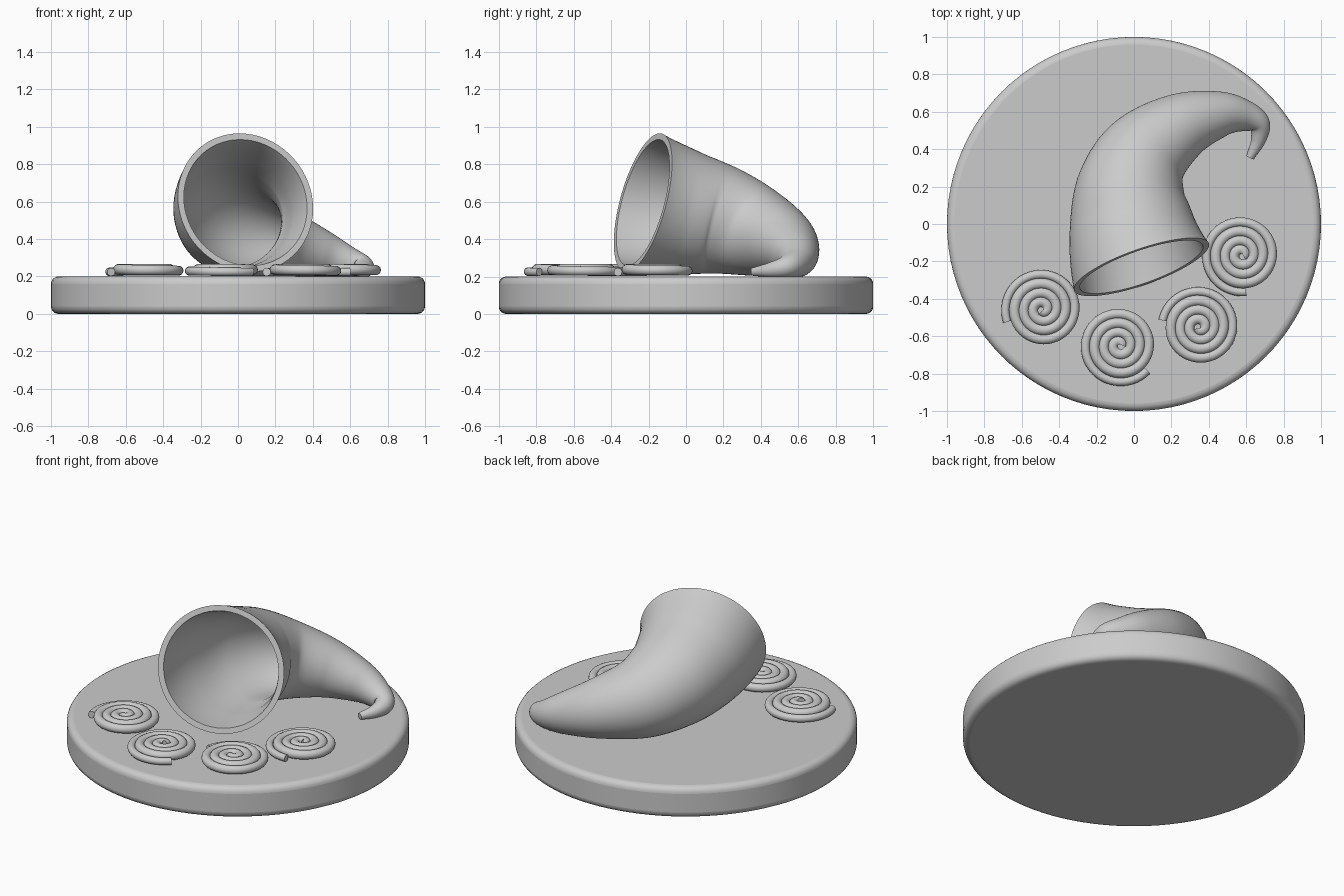
import bpy, bmesh, math
from mathutils import Vector

if "Cube" in bpy.data.objects:
    bpy.data.objects.remove(bpy.data.objects["Cube"])

UP = Vector((0, 0, 1))


def finish(name, bm, angle=40):
    bmesh.ops.recalc_face_normals(bm, faces=bm.faces)
    me = bpy.data.meshes.new(name)
    bm.to_mesh(me)
    bm.free()
    ob = bpy.data.objects.new(name, me)
    bpy.context.collection.objects.link(ob)
    bpy.ops.object.select_all(action='DESELECT')
    ob.select_set(True)
    bpy.context.view_layer.objects.active = ob
    bpy.ops.object.shade_smooth_by_angle(angle=math.radians(angle))
    return ob


def skin(name, rings, sides):
    """Loft circles given as (centre, tangent, radius), with capped ends."""
    bm = bmesh.new()
    loops = []
    for c, t, r in rings:
        side = t.cross(UP).normalized()
        up = side.cross(t).normalized()
        loops.append([bm.verts.new(c + r * (side * math.cos(a) + up * math.sin(a)))
                      for a in (2 * math.pi * i / sides for i in range(sides))])
    for a, b in zip(loops, loops[1:]):
        for i in range(sides):
            j = (i + 1) % sides
            bm.faces.new((a[i], a[j], b[j], b[i]))
    bm.faces.new(loops[0])
    bm.faces.new(loops[-1])
    return finish(name, bm)


# Round base plate with softened rims
bpy.ops.mesh.primitive_cylinder_add(vertices=96, radius=1, depth=0.2, location=(0, 0, 0.1))
base = bpy.context.object
base.name = "base_plate"
bev = base.modifiers.new("rim", 'BEVEL')
bev.width = 0.04
bev.segments = 5
bev.limit_method = 'ANGLE'
bpy.ops.object.shade_smooth_by_angle(angle=math.radians(40))

# Horn: centre line x, y, z and radius from mouth to tip
stations = [
    (0.04, -0.23, 0.595, 0.382), (-0.01, -0.02, 0.545, 0.338),
    (-0.015, 0.19, 0.50, 0.293), (0.065, 0.375, 0.44, 0.243),
    (0.25, 0.52, 0.38, 0.183), (0.45, 0.585, 0.32, 0.127),
    (0.585, 0.58, 0.277, 0.087), (0.668, 0.535, 0.252, 0.06),
    (0.665, 0.45, 0.235, 0.04), (0.62, 0.355, 0.225, 0.021)]
pts = [Vector(s) for s in stations]
mouth = Vector((-0.32, 0.91, -0.25)).normalized()
ghost = pts[1].copy()
ghost.xyz = pts[1].xyz - mouth * 0.44
ghost.w = 0.427
pts = [ghost] + pts + [2 * pts[-1] - pts[-2]]

outer = []
STEPS = 8
for k in range(1, len(pts) - 2):
    p0, p1, p2, p3 = pts[k - 1:k + 3]
    for s in range(STEPS + (k == len(pts) - 3)):
        u = s / STEPS
        p = 0.5 * (2 * p1 + (p2 - p0) * u + (2 * p0 - 5 * p1 + 4 * p2 - p3) * u ** 2
                   + (3 * p1 - p0 - 3 * p2 + p3) * u ** 3)
        d = 0.5 * ((p2 - p0) + 2 * (2 * p0 - 5 * p1 + 4 * p2 - p3) * u
                   + 3 * (3 * p1 - p0 - 3 * p2 + p3) * u ** 2)
        outer.append((p.xyz, d.xyz.normalized(), p.w))
# Hollow inside runs back to the mouth, then over the rim and out to the tip
inner = [(c, t, r - 0.034 * min(1, r / 0.15)) for c, t, r in outer[:7 * STEPS]]
skin("horn", inner[::-1] + outer, 64)

# Four rope coils lying on the plate: centre and angle of the loose end
coils = [(-0.49, -0.455, 200), (-0.078, -0.65, -42), (0.35, -0.55, 170), (0.575, -0.165, -83)]
TURNS, N = 3.85, 150
for n, (cx, cy, end) in enumerate(coils, 1):
    rings = []
    for i in range(N + 1):
        f = (i / N) ** 0.75
        a = math.radians(end) - (1 - f) * TURNS * 2 * math.pi
        rad = 0.012 + 0.188 * f
        da = TURNS * 2 * math.pi
        t = Vector((0.188 * math.cos(a) - rad * da * math.sin(a),
                    0.188 * math.sin(a) + rad * da * math.cos(a), 0)).normalized()
        low = max(0, (f - 0.72) / 0.28)
        c = Vector((cx + rad * math.cos(a), cy + rad * math.sin(a), 0.238 - 0.014 * low))
        rings.append((c, t, 0.029 - 0.007 * low))
    skin(f"coil_{n}", rings, 14)
